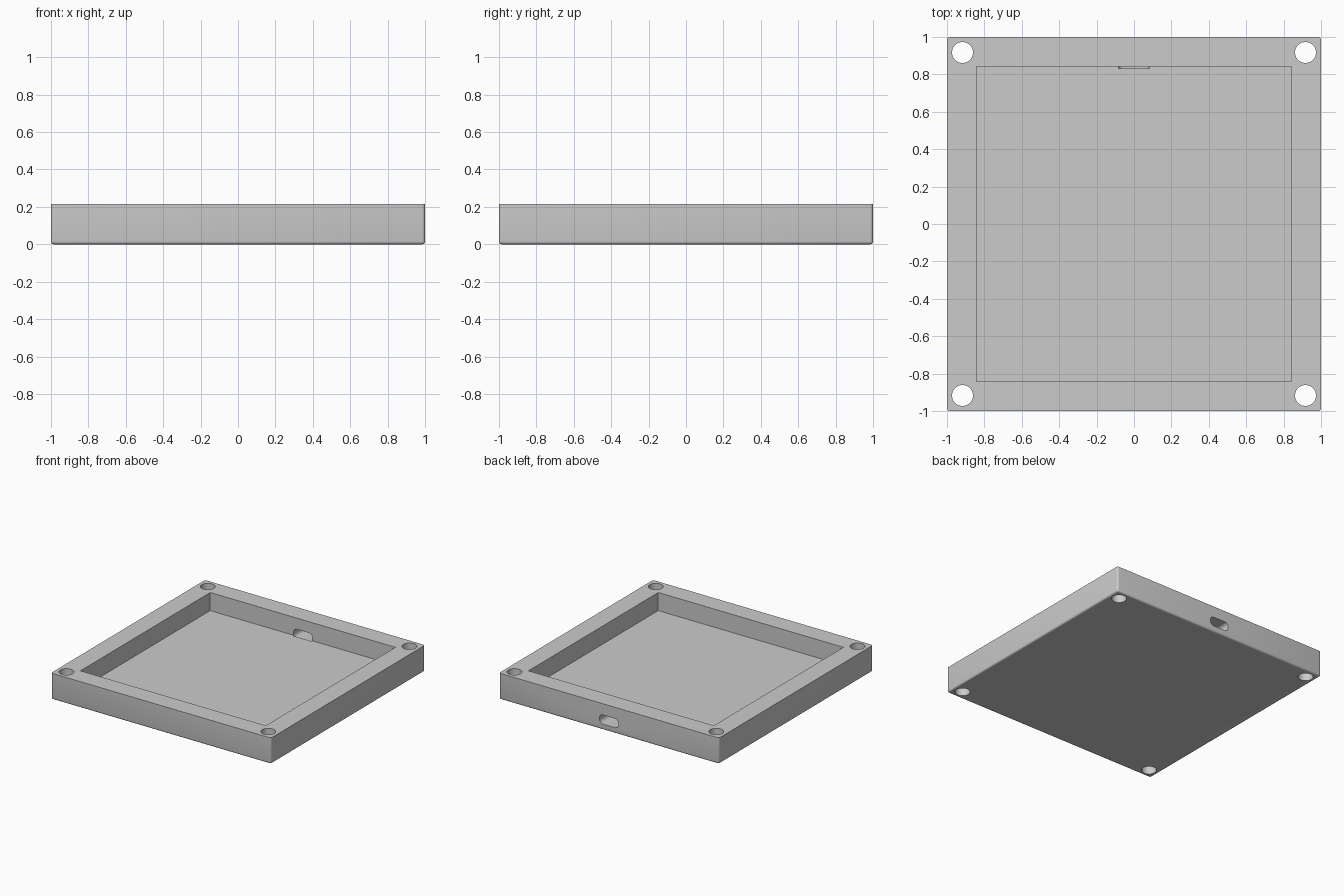
import bpy
import bmesh
import math

cube = bpy.data.objects.get("Cube")
if cube:
    bpy.data.objects.remove(cube, do_unlink=True)

HEIGHT, FLOOR, POCKET = 0.215, 0.066, 0.842

grey = bpy.data.materials.new("plain_grey")
grey.use_nodes = True
colour = (0.6, 0.6, 0.6, 1)
grey.diffuse_color = colour
grey.node_tree.nodes["Principled BSDF"].inputs["Base Color"].default_value = colour


def box(name, low, high):
    bpy.ops.mesh.primitive_cube_add(size=1)
    ob = bpy.context.object
    ob.name = name
    for v in ob.data.vertices:
        v.co = [h if c > 0 else l for c, l, h in zip(v.co, low, high)]
    ob.data.materials.append(grey)
    return ob


def bevel(ob, radius, segments, keep):
    """Round the edges of a mesh that pass the keep test."""
    bm = bmesh.new()
    bm.from_mesh(ob.data)
    edges = [e for e in bm.edges if keep(e)]
    bmesh.ops.bevel(bm, geom=edges, offset=radius, segments=segments,
                    profile=0.5, affect='EDGES')
    bm.to_mesh(ob.data)
    bm.free()


def cut(target, cutter):
    cutter.hide_render = True
    mod = target.modifiers.new(cutter.name, 'BOOLEAN')
    mod.operation = 'DIFFERENCE'
    mod.solver = 'EXACT'
    mod.object = cutter
    bpy.context.view_layer.objects.active = target
    bpy.ops.object.modifier_apply(modifier=mod.name)
    bpy.data.objects.remove(cutter, do_unlink=True)


# Tray body: rounded below and at the corners, sharp around the top rim
tray = box("tray", (-1, -1, 0), (1, 1, HEIGHT))
bevel(tray, 0.015, 4, lambda e: min(v.co.z for v in e.verts) < 0.01)

# Square pocket
cut(tray, box("pocket", (-POCKET, -POCKET, FLOOR), (POCKET, POCKET, 1)))

# Cable slot through the back wall, dipping slightly into the floor
slot = box("cable_slot", (-0.085, 0.832, 0.048), (0.085, 1.2, 0.123))
bevel(slot, 0.03, 6,
      lambda e: abs(e.verts[0].co.y - e.verts[1].co.y) > 0.1)
cut(tray, slot)

# Screw holes through the four corners
for sx in (-1, 1):
    for sy in (-1, 1):
        bpy.ops.mesh.primitive_cylinder_add(
            vertices=48, radius=0.056, depth=1, location=(sx * 0.917, sy * 0.917, 0))
        hole = bpy.context.object
        hole.name = "screw_hole"
        hole.data.materials.append(grey)
        cut(tray, hole)

# Smooth the rounds, keep the corners crisp
bpy.ops.object.select_all(action='DESELECT')
tray.select_set(True)
bpy.context.view_layer.objects.active = tray
bpy.ops.object.shade_smooth_by_angle(angle=math.radians(30))
